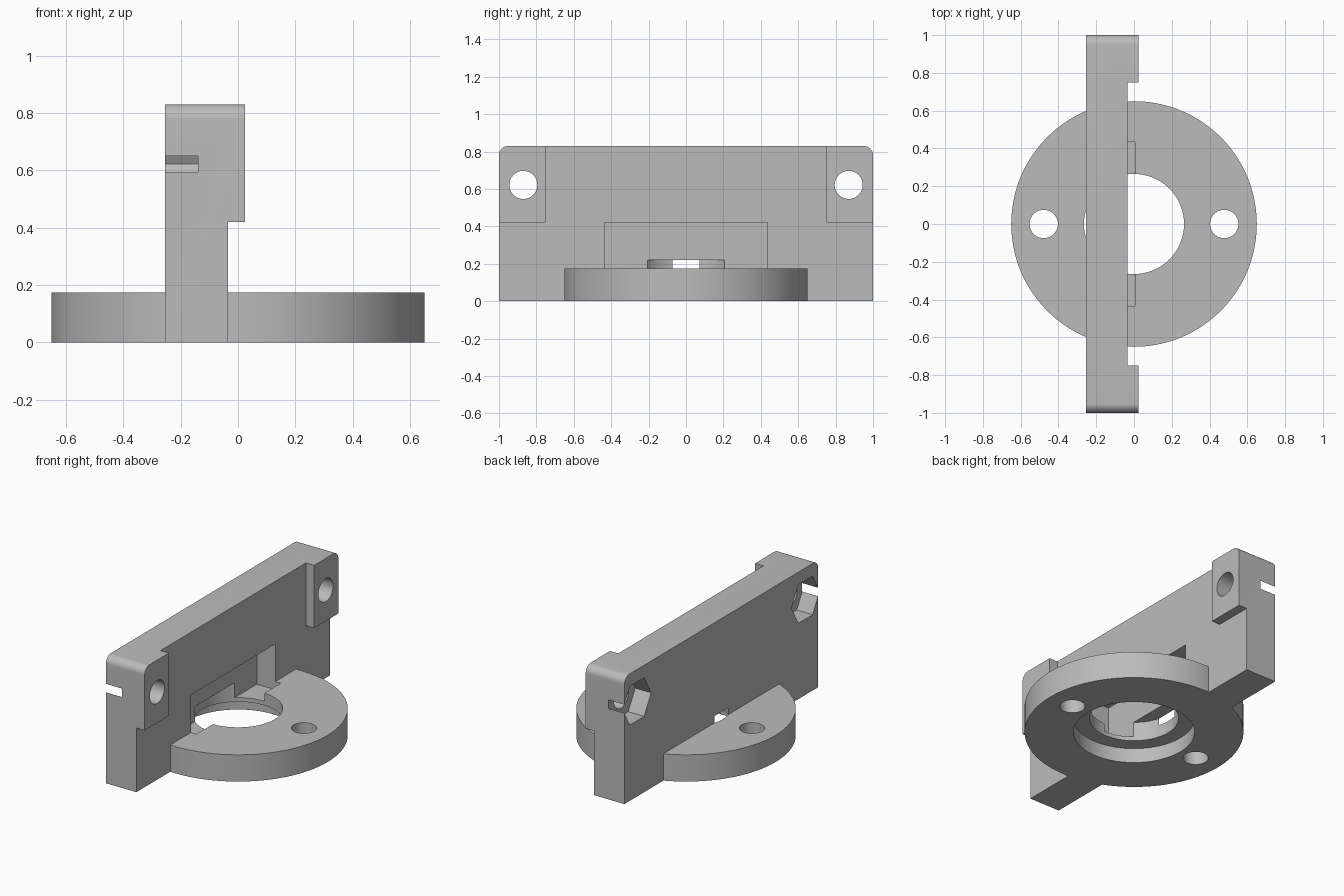
import bpy, bmesh, math
from mathutils import Matrix

cube = bpy.data.objects.get("Cube")
if cube:
    bpy.data.objects.remove(cube, do_unlink=True)

grey = bpy.data.materials.new("grey_plastic")
grey.use_nodes = True
grey.diffuse_color = (0.5, 0.5, 0.5, 1)
grey.node_tree.nodes["Principled BSDF"].inputs["Base Color"].default_value = (0.5, 0.5, 0.5, 1)


def finish(name, bm):
    bmesh.ops.recalc_face_normals(bm, faces=bm.faces)
    mesh = bpy.data.meshes.new(name)
    bm.to_mesh(mesh)
    bm.free()
    mesh.materials.append(grey)
    ob = bpy.data.objects.new(name, mesh)
    bpy.context.collection.objects.link(ob)
    return ob


def box(name, x, y, z):
    bm = bmesh.new()
    size = [b - a for a, b in (x, y, z)]
    mid = [(a + b) / 2 for a, b in (x, y, z)]
    bmesh.ops.create_cube(bm, size=1, matrix=Matrix.Translation(mid) @ Matrix.Diagonal((*size, 1)))
    return finish(name, bm)


def cylinder(name, radius, centre, length, sides=64, along_x=False):
    bm = bmesh.new()
    turn = Matrix.Rotation(math.pi / 2, 4, 'Y') if along_x else Matrix.Identity(4)
    bmesh.ops.create_cone(bm, cap_ends=True, segments=sides, radius1=radius, radius2=radius,
                          depth=length, matrix=Matrix.Translation(centre) @ turn)
    return finish(name, bm)


def combine(target, other, operation='DIFFERENCE'):
    """Apply a boolean and discard the helper."""
    mod = target.modifiers.new("shape", 'BOOLEAN')
    mod.operation, mod.solver, mod.object = operation, 'EXACT', other
    bpy.context.view_layer.objects.active = target
    bpy.ops.object.modifier_apply(modifier=mod.name)
    bpy.data.objects.remove(other, do_unlink=True)


BACK, FACE, PAD = -0.255, -0.035, 0.025
HEIGHT, STEP, DISC = 0.83, 0.42, 0.175
BORE = 0.265

# Upright plate with rounded upper corners
bracket = box("mounting_bracket", (BACK, PAD), (-1, 1), (0, HEIGHT))
bm = bmesh.new()
bm.from_mesh(bracket.data)
corners = [e for e in bm.edges
           if all(v.co.z > HEIGHT - 0.01 for v in e.verts)
           and abs(e.verts[0].co.y - e.verts[1].co.y) < 0.01]
bmesh.ops.bevel(bm, geom=corners, offset=0.05, segments=10, profile=0.5, affect='EDGES')
bm.to_mesh(bracket.data)
bm.free()

# Thin the face, leaving a raised pad at each upper end
combine(bracket, box("face_cut", (FACE, 1), (-0.75, 0.75), (-1, 2)))
combine(bracket, box("lower_cut", (FACE, 1), (-2, 2), (-1, STEP)))

# Round base
combine(bracket, cylinder("base_disc", 0.65, (0, 0, DISC / 2), DISC, 128), 'UNION')

# Rectangular recess, central bore and wider counterbore underneath
combine(bracket, box("recess", (-0.168, 0.005), (-0.435, 0.435), (0.122, STEP)))
combine(bracket, cylinder("bore", BORE, (0, 0, 0), 0.44, 96))
combine(bracket, cylinder("counterbore", 0.36, (0, 0, 0), 0.19, 96))

for side in (-1, 1):
    # Base screw hole, pad screw hole and hexagonal nut pocket
    combine(bracket, cylinder("base_hole", 0.075, (side * 0.478, 0, 0), 1))
    combine(bracket, cylinder("pad_hole", 0.075, (0, side * 0.87, 0.622), 1, along_x=True))
    combine(bracket, cylinder("nut_pocket", 0.146, (-0.29, side * 0.87, 0.622), 0.3, 6, True))

bpy.ops.object.select_all(action='DESELECT')
bracket.select_set(True)
bpy.context.view_layer.objects.active = bracket
bpy.ops.object.shade_smooth_by_angle(angle=math.radians(30))
